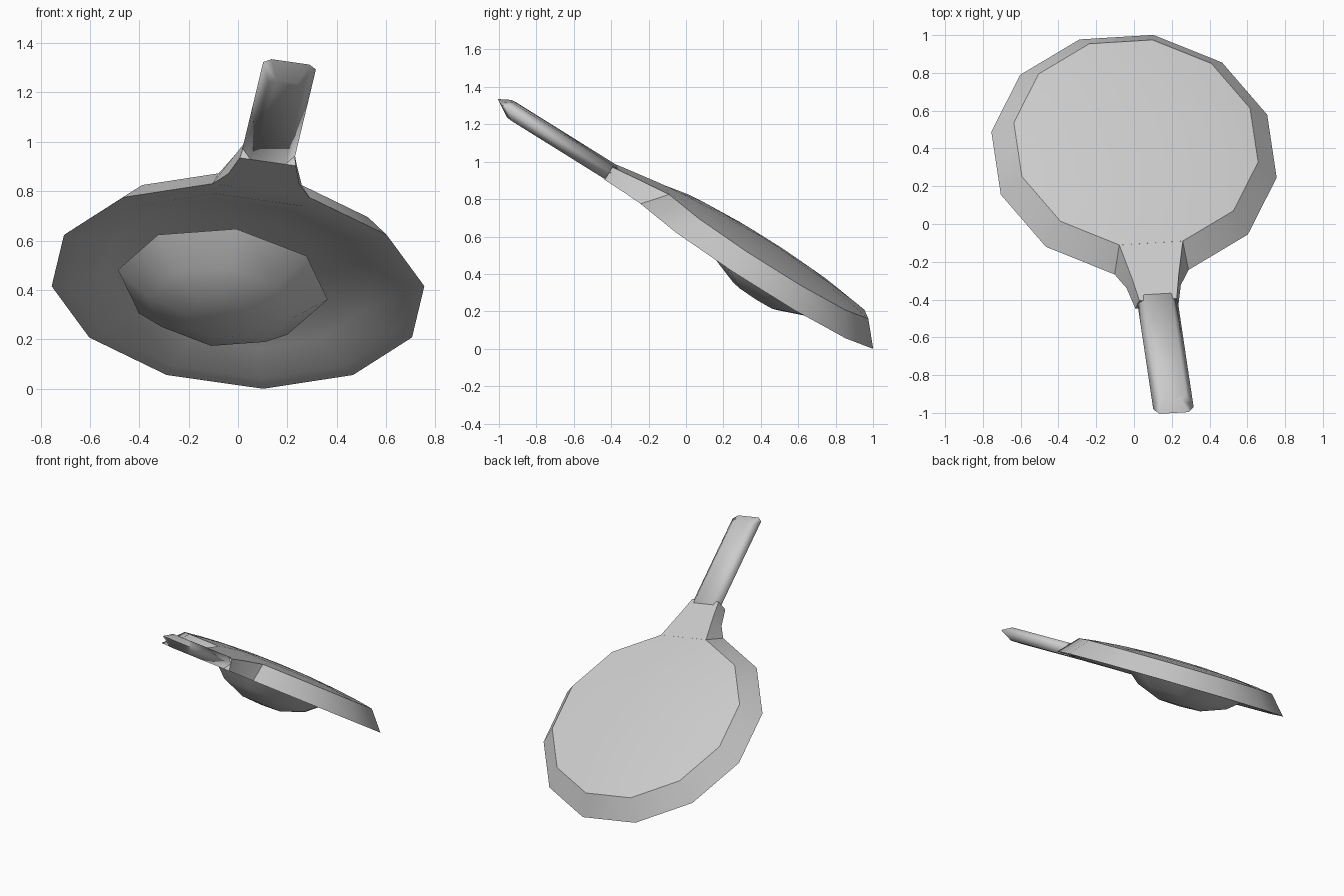
import bpy, bmesh
from math import cos, sin, radians
from mathutils import Matrix, Vector

cube = bpy.data.objects.get("Cube")
if cube:
    bpy.data.objects.remove(cube)

grey = bpy.data.materials.new("plain grey")
grey.use_nodes = True
GREY = (0.6, 0.6, 0.6, 1)
grey.diffuse_color = GREY
grey.node_tree.nodes["Principled BSDF"].inputs["Base Color"].default_value = GREY

# Tilted frame of the pan: handle runs along local -Y, domed base faces local +Z
up = Vector((0.103, 0.639, 1)).normalized()
along = Vector((-0.126, 0.842, -0.525))
along = (along - up * along.dot(up)).normalized()
side = along.cross(up)
TILT = Matrix((side, along, up)).transposed().to_4x4()
TILT.translation = (0, 0.367, 0.415)


def finish(name, bm, angle=35):
    bmesh.ops.recalc_face_normals(bm, faces=bm.faces)
    bm.transform(TILT)
    mesh = bpy.data.meshes.new(name)
    bm.to_mesh(mesh)
    bm.free()
    mesh.materials.append(grey)
    obj = bpy.data.objects.new(name, mesh)
    bpy.context.collection.objects.link(obj)
    bpy.ops.object.select_all(action="DESELECT")
    obj.select_set(True)
    bpy.context.view_layer.objects.active = obj
    bpy.ops.object.shade_smooth_by_angle(angle=radians(angle))


def lathe(name, profile, sides, offset=0, centre=(0, 0)):
    """Closed turned form: the profile starts and ends on the axis."""
    bm = bmesh.new()
    cx, cy = centre
    rings = []
    for r, z in profile:
        count = sides if r else 1
        angles = [radians(offset + 360 * i / sides) for i in range(count)]
        rings.append([bm.verts.new((cx + r * cos(a), cy + r * sin(a), z)) for a in angles])
    for a, b in zip(rings, rings[1:]):
        for i in range(sides):
            quad = [a[i % len(a)], a[(i + 1) % len(a)], b[(i + 1) % len(b)], b[i % len(b)]]
            bm.faces.new(list(dict.fromkeys(quad)))
    finish(name, bm)


def loft(name, loops, angle):
    """Capped skin over a list of loops with equal point counts."""
    bm = bmesh.new()
    rings = [[bm.verts.new(p) for p in loop] for loop in loops]
    for a, b in zip(rings, rings[1:]):
        for i in range(len(a)):
            j = (i + 1) % len(a)
            bm.faces.new((a[i], a[j], b[j], b[i]))
    bm.faces.new(rings[0])
    bm.faces.new(rings[-1])
    finish(name, bm, angle)


# Pan: shallow dome outside, sloping wall, flat rim, shallow hollow inside
lathe("pan", [(0, 0.163), (0.2, 0.16), (0.4, 0.149), (0.55, 0.135), (0.655, 0.121),
              (0.765, 0), (0.69, 0), (0.55, 0.058), (0.35, 0.1), (0, 0.125)],
      12, offset=15)

# Rounded lump lying in the hollow
lathe("lump", [(0, 0.12), (0.25, 0.09), (0.43, 0.05), (0.3, -0.058), (0.14, -0.118), (0, -0.124)],
      8, centre=(-0.056, 0.083))

# Neck: flared block between the wall and the handle
loft("neck", [[(-top_w, top_y, top_z), (top_w, top_y, top_z), (low_w, low_y, 0), (-low_w, low_y, 0)]
              for top_w, top_y, top_z, low_w, low_y in [(0.17, -0.633, 0.121, 0.198, -0.739),
                                                        (0.125, -0.83, 0.096, 0.145, -0.83),
                                                        (0.1, -0.96, 0.078, 0.115, -0.96)]], 25)

# Handle: flat bar, widest at mid thickness, with clipped end corners
handle_loops = []
for w, end, z in [(0.072, -1.575, 0), (0.108, -1.655, 0.048), (0.072, -1.597, 0.085)]:
    clip = 0.03
    right = [(w, -0.93, z), (w, end + clip, z), (w - clip, end, z)]
    handle_loops.append(right + [(-x, y, h) for x, y, h in reversed(right)])
loft("handle", handle_loops, 100)
